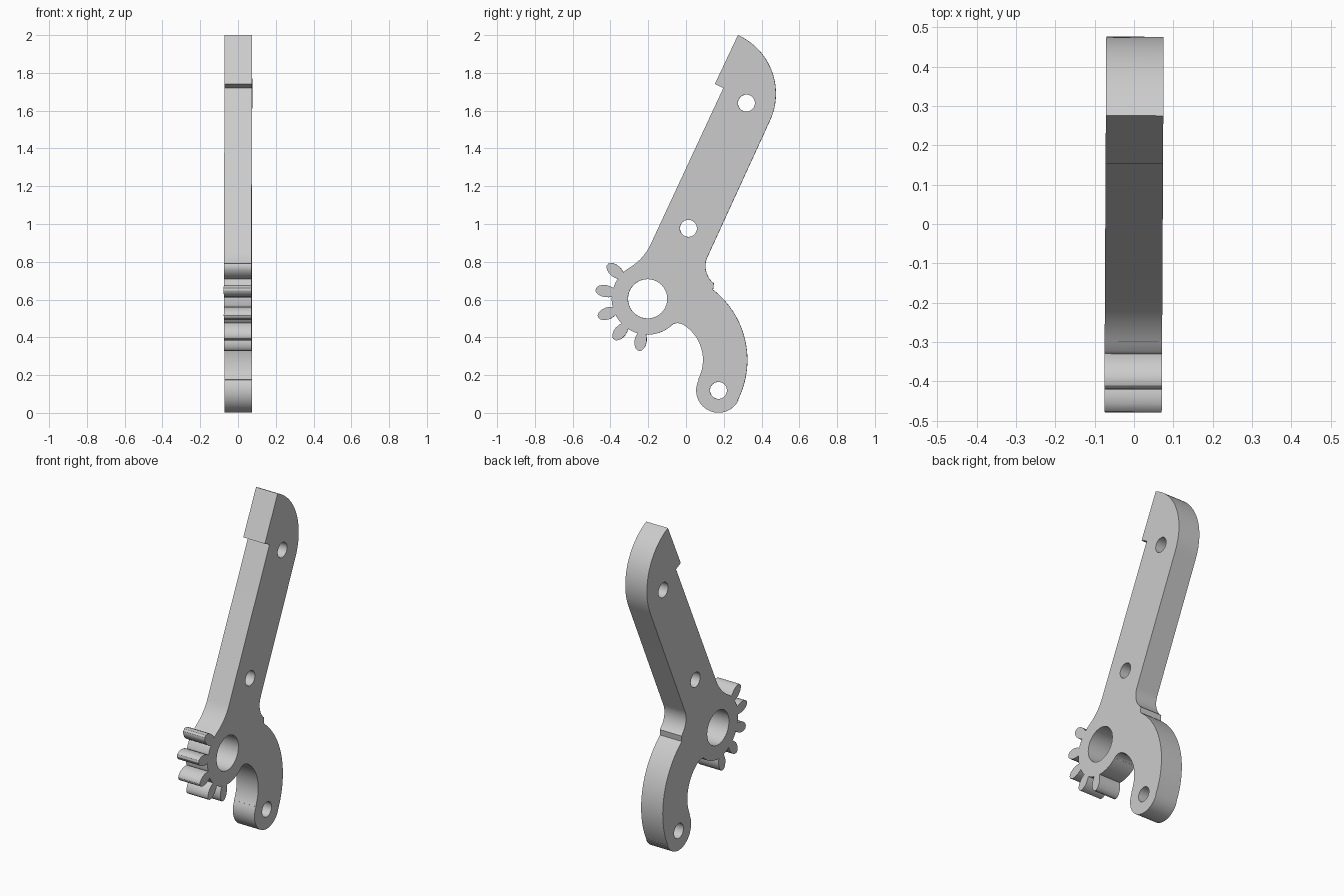
import bpy, bmesh
from math import radians, degrees, sin, cos, atan2

cube = bpy.data.objects.get("Cube")
if cube:
    bpy.data.objects.remove(cube, do_unlink=True)

THICKNESS = 0.146
GEAR = (-0.203, 0.604)
ROOT = 0.19
FOOT = (0.172, 0.119)


def arc(center, r, start, end, n=20):
    """Points on an arc, from the start angle to the end angle in degrees."""
    pts = []
    for i in range(n + 1):
        a = radians(start + (end - start) * i / n)
        pts.append((center[0] + r * cos(a), center[1] + r * sin(a)))
    return pts


def tooth(angle):
    """Rounded gear tooth, traced clockwise about the gear centre."""
    half = [(0.187, 0.023), (0.205, 0.029), (0.225, 0.032), (0.245, 0.030),
            (0.262, 0.024), (0.273, 0.016), (0.279, 0.007)]
    side = half + [(r, -w) for r, w in reversed(half)]
    a = radians(angle)
    return [(GEAR[0] + r * cos(a) - w * sin(a),
             GEAR[1] + r * sin(a) + w * cos(a)) for r, w in side]


# Outline: rounded head, back edge, hooked tail and its foot
outline = arc((0.136, 1.69), 0.34, 65.8, -25.2, 28)
outline += arc((0.218, 0.777), 0.115, 154.8, 232, 16)
outline += arc((-0.147, 0.28), 0.472, 52, -26.8, 32)
outline += arc(FOOT, 0.118, -26.8, -208, 32)
outline += arc((-0.13, 0.28), 0.22, -28, 59.6, 24)
outline += arc((-0.045, 0.425), 0.05, 59.6, 131.4, 12)

# Gear sector with five teeth
angle = -48.6
for k in range(5):
    middle = -99.4 - 30.3 * k
    outline += arc(GEAR, ROOT, angle, middle + 8.5, 8)
    outline += tooth(middle)
    angle = middle - 8.5
outline += arc(GEAR, ROOT, angle, -239.5, 6)

# Blend into the arm, then the notch below the head
outline += arc((-0.441, 1.01), 0.28, -59.5, -25.2, 14)
outline += [(0.198, 1.72), (0.153, 1.741)]

# Bearing bore and three pin holes
loops = [outline]
for center, r in [(GEAR, 0.104), (FOOT, 0.045),
                  ((0.013, 0.977), 0.045), ((0.32, 1.64), 0.045)]:
    loops.append(arc(center, r, 0, 360, 40)[:-1])

# Filled, extruded profile
curve = bpy.data.curves.new("lever_plate", "CURVE")
curve.dimensions = "2D"
curve.fill_mode = "BOTH"
curve.extrude = THICKNESS / 2
for loop in loops:
    spline = curve.splines.new("POLY")
    spline.points.add(len(loop) - 1)
    for p, (u, v) in zip(spline.points, loop):
        p.co = (u, v, 0, 1)
    spline.use_cyclic_u = True

lever = bpy.data.objects.new("lever_plate", curve)
bpy.context.collection.objects.link(lever)
bpy.ops.object.select_all(action="DESELECT")
bpy.context.view_layer.objects.active = lever
lever.select_set(True)
bpy.ops.object.convert(target="MESH")
lever = bpy.context.view_layer.objects.active

# Join caps and walls
bm = bmesh.new()
bm.from_mesh(lever.data)
bmesh.ops.remove_doubles(bm, verts=bm.verts, dist=0.0005)
bmesh.ops.recalc_face_normals(bm, faces=bm.faces)
bm.to_mesh(lever.data)
bm.free()

# Stand the plate upright with its slight turn
lever.rotation_euler = (radians(90), 0, radians(89.7))

grey = bpy.data.materials.new("plain_grey")
grey.use_nodes = True
color = (0.6, 0.6, 0.6, 1)
grey.diffuse_color = color
grey.node_tree.nodes["Principled BSDF"].inputs["Base Color"].default_value = color
lever.data.materials.clear()
lever.data.materials.append(grey)
bpy.ops.object.shade_smooth_by_angle(angle=radians(30))
